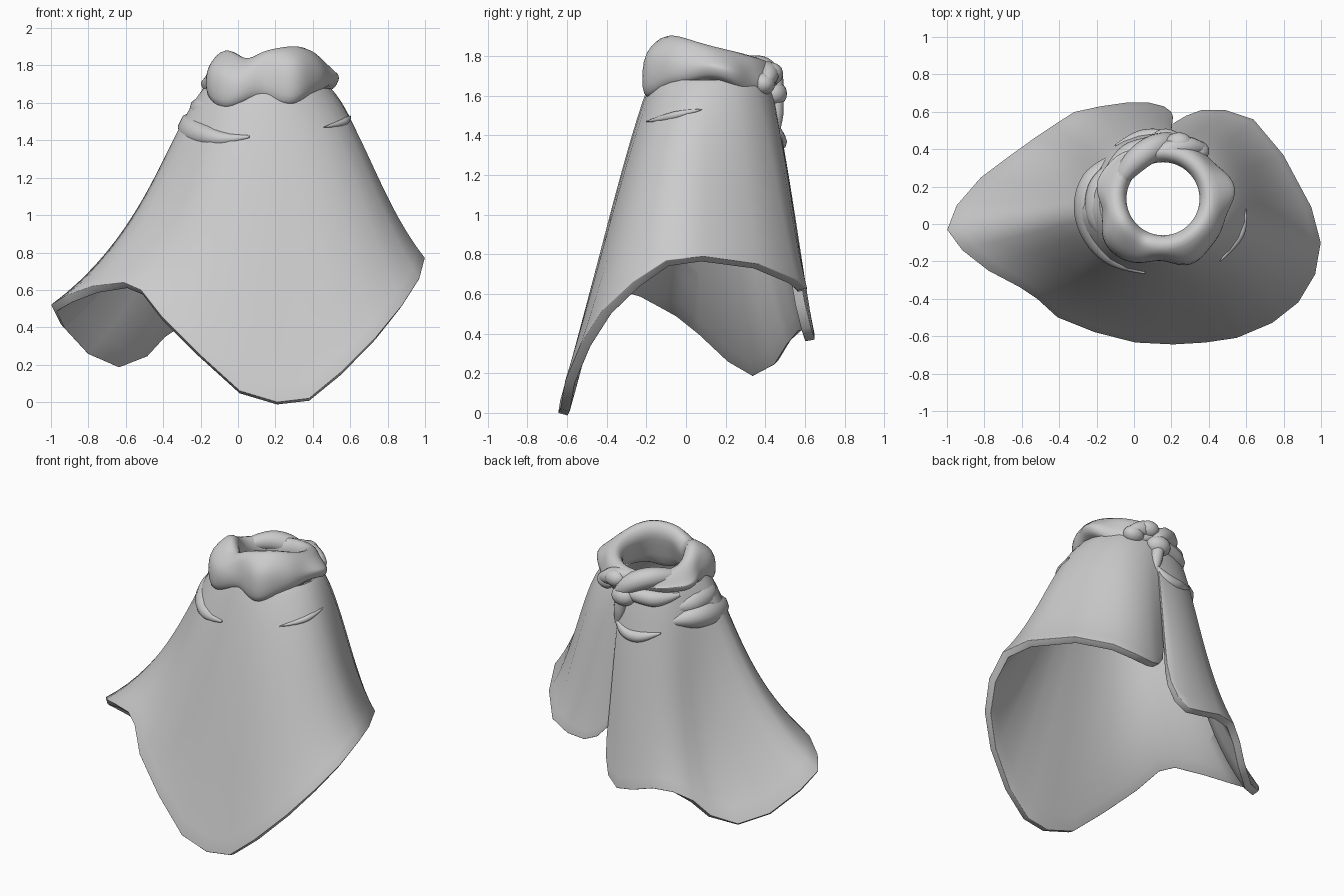
import bpy, bmesh
from math import sin, cos, pi, atan2, exp
from mathutils import Vector, Matrix

if "Cube" in bpy.data.objects:
    bpy.data.objects.remove(bpy.data.objects["Cube"])

GREY = (0.6, 0.6, 0.6, 1)
cloth = bpy.data.materials.new("light grey cloth")
cloth.use_nodes = True
cloth.diffuse_color = GREY
cloth.node_tree.nodes["Principled BSDF"].inputs["Base Color"].default_value = GREY


def add_object(name, bm):
    bmesh.ops.recalc_face_normals(bm, faces=bm.faces)
    for face in bm.faces:
        face.smooth = True
    mesh = bpy.data.meshes.new(name)
    bm.to_mesh(mesh)
    bm.free()
    mesh.materials.append(cloth)
    obj = bpy.data.objects.new(name, mesh)
    bpy.context.collection.objects.link(obj)
    return obj


def loft(rows, closed=False):
    """Skin a grid of points with quads, closed both ways or open both ways."""
    bm = bmesh.new()
    grid = [[bm.verts.new(p) for p in row] for row in rows]
    nu, nv = len(grid), len(grid[0])
    for i in range(nu if closed else nu - 1):
        for j in range(nv if closed else nv - 1):
            a, b = grid[i], grid[(i + 1) % nu]
            k = (j + 1) % nv
            bm.faces.new((a[j], a[k], b[k], b[j]))
    return bm


# Hem line, from the +x edge of the back slit round the front to the other edge
HEM = [(.19, .52, .84), (.22, .545, .72), (.28, .58, .65), (.36, .61, .62), (.49, .61, .63),
       (.64, .56, .67), (.80, .37, .75), (.95, .09, .79), (1, -.10, .77), (.97, -.27, .66),
       (.88, -.42, .52), (.74, -.53, .35), (.55, -.61, .16), (.38, -.635, .02),
       (.21, -.645, 0), (.01, -.635, .06), (-.21, -.58, .26), (-.41, -.50, .46),
       (-.52, -.40, .60), (-.61, -.34, .64), (-.78, -.25, .62), (-.92, -.14, .57),
       (-1, -.03, .52), (-.95, .10, .42), (-.82, .25, .28), (-.66, .37, .21),
       (-.52, .47, .27), (-.43, .53, .37), (-.32, .60, .43), (-.18, .63, .43),
       (-.04, .65, .39), (.08, .65, .37), (.16, .63, .43), (.20, .60, .55), (.21, .575, .68)]
NECK = Vector((.155, .12, 1.68))


def fall_line(hem):
    """Cubic line of cloth falling from the neck to a hem point."""
    h = Vector(hem)
    a = atan2((h.y - NECK.y) / .30, (h.x - NECK.x) / .33)
    u = Vector((cos(a), sin(a), 0))
    n = NECK + Vector((.34 * u.x, .30 * u.y, 0))
    sag = (.26 if u.x < 0 else .08) * abs(u.x) ** 3
    c1 = n.lerp(h, .2) + u * (.035 + .045 * max(u.x, 0))
    c2 = h.lerp(n, .33) - u * sag
    line = []
    for i in range(19):
        t = i / 18
        s = 1 - t
        line.append(n * s**3 + c1 * 3 * s * s * t + c2 * 3 * s * t * t + h * t**3)
    return line


# Draped cape, open down the back, with a thick rounded edge
cape = add_object("cape", loft([fall_line(h) for h in HEM]))
thick = cape.modifiers.new("thickness", "SOLIDIFY")
thick.thickness = .05
thick.offset = -1
rounded = cape.modifiers.new("rounded_edge", "BEVEL")
rounded.width = .02
rounded.segments = 4
rounded.limit_method = "ANGLE"
rounded.angle_limit = 1.0


def bump(a, centre, width):
    d = (a - centre + pi) % (2 * pi) - pi
    return exp(-(d / width) ** 2)


# Rolled collar with bunched cloth, high in front and low behind
rows = []
for i in range(48):
    a = 2 * pi * i / 48
    top = (1.825 - .05 * sin(a) + .02 * cos(a) + .025 * bump(a, 5.4, .6)
           + .05 * bump(a, 3.6, .4) - .03 * bump(a, 4.3, .25))
    low = (1.66 - .09 * bump(a, 4.05, .38) - .07 * bump(a, 5.05, .35)
           - .06 * bump(a, .8, .5) + .04 * bump(a, 0, .4))
    out = .35 + .02 * sin(5 * a + .6) + .008 * sin(9 * a) - .03 * max(sin(a), 0)
    out += .03 * bump(a, 4.0, .4) + .015 * max(cos(a), 0)
    profile = [(.25, 1.58), (.205, top - .13), (.19, top - .07), (.21, top - .015),
               (.25, top + .01), (.30, top - .02), (out - .01, top - .08),
               (out + .005, (top + low) / 2 - .02), (out + .005, low + .04),
               (out - .015, low - .01), (.28, low - .01)]
    rows.append([(.155 + r * cos(a), .135 + r * sin(a), z) for r, z in profile])
collar = add_object("collar", loft(rows, closed=True))
soften = collar.modifiers.new("soften", "SUBSURF")
soften.levels = soften.render_levels = 1


def roll(name, points, radius):
    """Tapered roll of cloth along a smooth path; radii are relative."""
    data = bpy.data.curves.new(name, "CURVE")
    data.dimensions = "3D"
    data.bevel_depth = radius
    data.bevel_resolution = 3
    data.resolution_u = 6
    data.use_fill_caps = True
    spline = data.splines.new("NURBS")
    spline.points.add(len(points) - 1)
    for p, (x, y, z, r) in zip(spline.points, points):
        p.co = (x, y, z, 1)
        p.radius = r
    spline.use_endpoint_u = True
    spline.order_u = 3
    data.materials.append(cloth)
    obj = bpy.data.objects.new(name, data)
    bpy.context.collection.objects.link(obj)
    bpy.ops.object.select_all(action="DESELECT")
    obj.select_set(True)
    bpy.context.view_layer.objects.active = obj
    bpy.ops.object.convert(target="MESH")
    bpy.ops.object.shade_smooth()


# Folds in the cloth below the collar
roll("shoulder_fold", [(.06, -.26, 1.42, .1), (-.06, -.22, 1.40, .5), (-.17, -.13, 1.42, .9),
                       (-.235, .03, 1.45, 1.3), (-.235, .18, 1.48, 1.2), (-.18, .29, 1.48, .8),
                       (-.08, .38, 1.46, .1)], .07)
roll("shoulder_fold_upper", [(-.08, -.13, 1.58, .1), (-.16, -.02, 1.56, 1), (-.19, .1, 1.56, 1.2),
                             (-.16, .25, 1.55, 1), (-.08, .35, 1.54, .1)], .07)
roll("side_crease", [(.46, -.20, 1.47, .1), (.54, -.11, 1.485, .8), (.59, -.02, 1.51, .8),
                     (.60, .08, 1.53, .1)], .025)
roll("back_fold", [(-.1, .42, 1.41, .1), (.0, .455, 1.37, 1), (.1, .47, 1.36, 1.1),
                   (.18, .47, 1.40, .7), (.22, .46, 1.46, .1)], .04)

# Knot at the back: crossing rolls, rounded lumps and a short hanging end
roll("knot_band", [(-.10, .20, 1.73, .5), (-.02, .32, 1.75, 1), (.10, .41, 1.72, 1.1),
                   (.20, .45, 1.64, .8), (.22, .45, 1.58, .3)], .065)
roll("knot_rim_roll", [(.04, .35, 1.73, .4), (.18, .40, 1.73, .9), (.31, .42, 1.70, 1),
                       (.38, .40, 1.66, .4)], .06)
roll("knot_tail", [(.17, .45, 1.62, .9), (.19, .45, 1.54, 1), (.2, .45, 1.46, .8),
                   (.21, .46, 1.40, .2)], .045)
roll("knot_lower_roll", [(-.15, .28, 1.64, .2), (-.06, .36, 1.61, 1), (.05, .41, 1.62, .9),
                         (.17, .44, 1.64, .7)], .06)
LUMPS = [(.17, .44, 1.61, .07), (.24, .43, 1.71, .06), (.33, .39, 1.66, .06)]
bm = bmesh.new()
for x, y, z, r in LUMPS:
    place = Matrix.Translation((x, y, z)) @ Matrix.Diagonal((1.2, 1, .95, 1))
    bmesh.ops.create_icosphere(bm, subdivisions=3, radius=r, matrix=place)
add_object("knot_lumps", bm)
